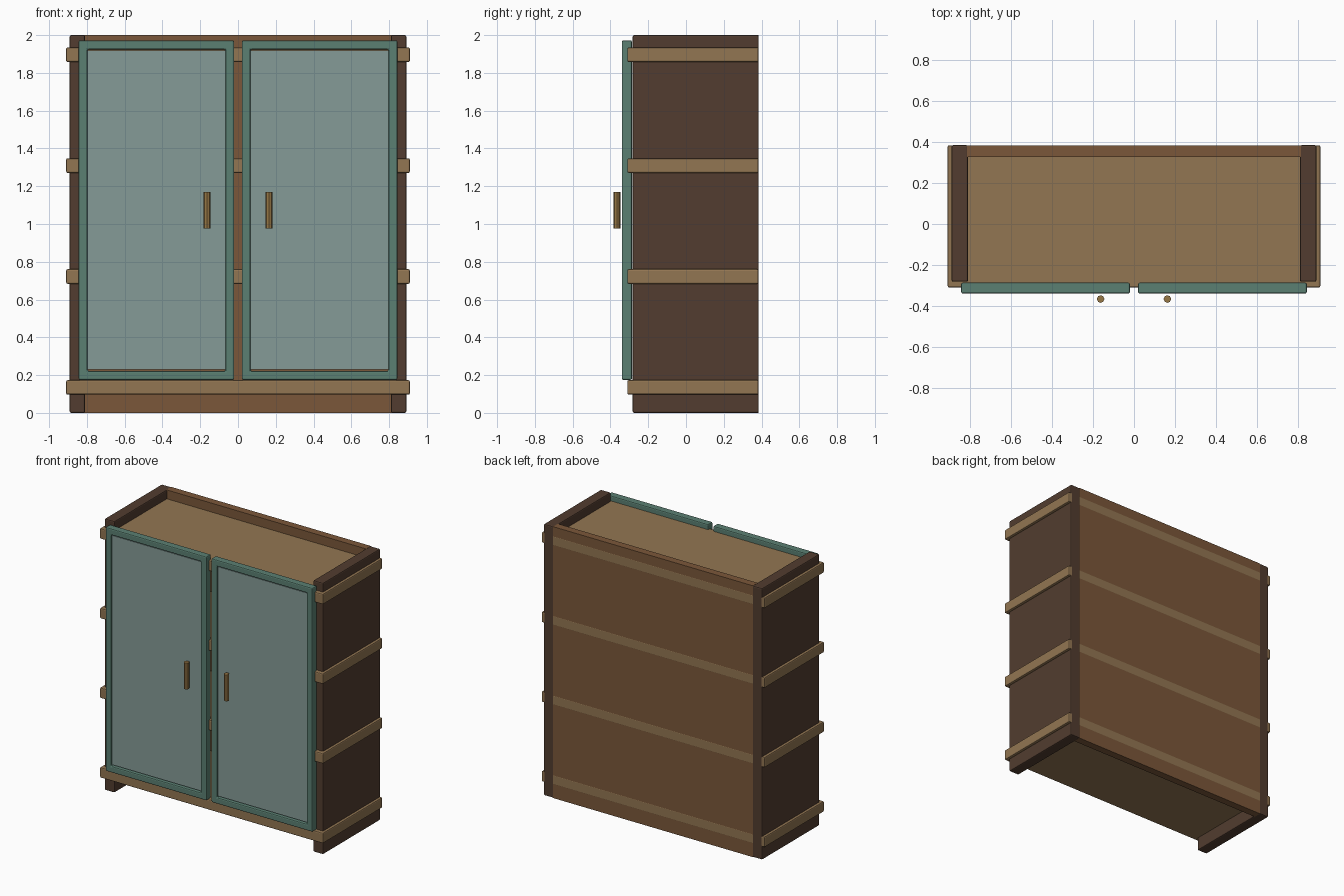
import bpy, bmesh

if "Cube" in bpy.data.objects:
    bpy.data.objects.remove(bpy.data.objects["Cube"])


def material(name, hex_code):
    # hex display colour converted to linear
    rgb = [(int(hex_code[i:i + 2], 16) / 255) ** 2.2 for i in (0, 2, 4)]
    m = bpy.data.materials.new(name)
    m.diffuse_color = (*rgb, 1)
    m.use_nodes = True
    m.node_tree.nodes["Principled BSDF"].inputs["Base Color"].default_value = m.diffuse_color
    return m


DARK = material("dark_wood", "533F33")
BROWN = material("brown_wood", "7A583C")
TAN = material("tan_wood", "917553")
GREEN = material("green_paint", "5B7F72")
GLASS = material("frosted_glass", "849A96")
BRASS = material("handle_finish", "957647")


def finish(name, bm, mat, bevel=0.0):
    bmesh.ops.recalc_face_normals(bm, faces=bm.faces)
    mesh = bpy.data.meshes.new(name)
    bm.to_mesh(mesh)
    bm.free()
    mesh.materials.append(mat)
    ob = bpy.data.objects.new(name, mesh)
    bpy.context.collection.objects.link(ob)
    if bevel:
        mod = ob.modifiers.new("edge", 'BEVEL')
        mod.width = bevel
        mod.segments = 2
        mod.limit_method = 'ANGLE'
    return ob


def box(name, x, y, z, mat, bevel=0.0):
    bm = bmesh.new()
    bmesh.ops.create_cube(bm, size=1)
    for v in bm.verts:
        for i, (a, b) in enumerate((x, y, z)):
            v.co[i] = a if v.co[i] < 0 else b
    return finish(name, bm, mat, bevel)


def frame(name, x, y, z, width, mat, bevel):
    # rectangular ring: four loops joined around an opening
    bm = bmesh.new()

    def ring(inset, depth):
        a, b, c, d = x[0] + inset, x[1] - inset, z[0] + inset, z[1] - inset
        return [bm.verts.new((px, depth, pz))
                for px, pz in ((a, c), (b, c), (b, d), (a, d))]

    loops = [ring(0, y[0]), ring(width, y[0]), ring(width, y[1]), ring(0, y[1])]
    for k in range(4):
        p, q = loops[k], loops[(k + 1) % 4]
        for i in range(4):
            j = (i + 1) % 4
            bm.faces.new((p[i], p[j], q[j], q[i]))
    return finish(name, bm, mat, bevel)


# carcass back
box("back_panel", (-0.815, 0.815), (0.328, 0.384), (0, 2), BROWN)

# shelves run through the sides
for i in range(4):
    z = 0.135 + i * 0.587
    box(f"shelf_{i + 1}", (-0.91, 0.91), (-0.311, 0.3845),
        (z - 0.0385, z + 0.0385), TAN, 0.008)

for side, s in (("left", -1), ("right", 1)):
    def span(a, b):
        return tuple(sorted((s * a, s * b)))

    # side wall
    box(f"{side}_side", span(0.81, 0.891), (-0.282, 0.385), (0, 2), DARK, 0.008)
    # door frame and pane
    frame(f"{side}_door_frame", span(0.02, 0.844), (-0.34, -0.286),
          (0.175, 1.972), 0.047, GREEN, 0.008)
    box(f"{side}_door_pane", span(0.065, 0.799), (-0.328, -0.314),
        (0.229, 1.919), GLASS)
    # handle
    bm = bmesh.new()
    bmesh.ops.create_cone(bm, cap_ends=True, segments=8, radius1=0.0185,
                          radius2=0.0185, depth=0.195)
    handle = finish(f"{side}_handle", bm, BRASS)
    handle.location = (s * 0.163, -0.3665, 1.073)
